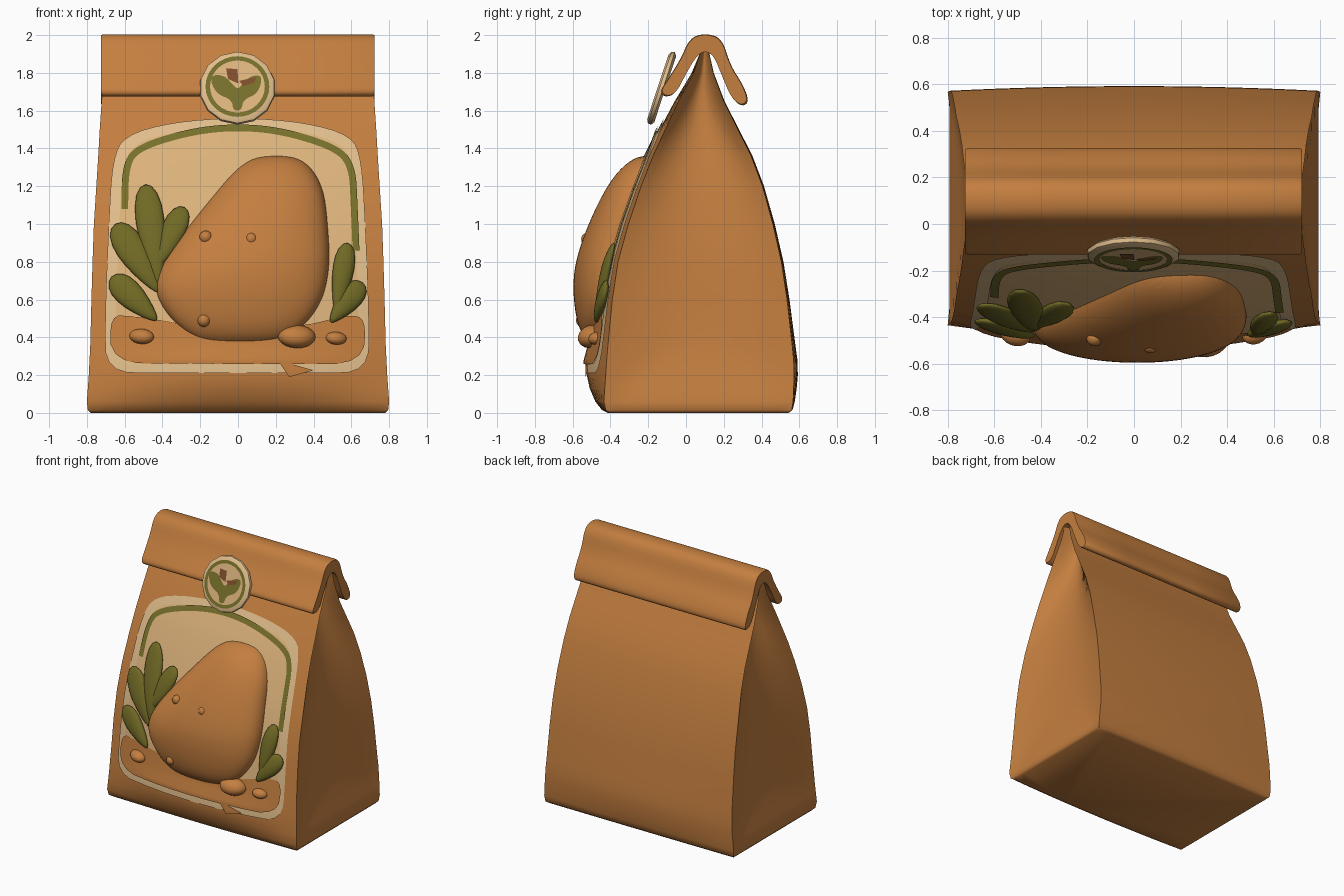
import bpy, bmesh, math
from mathutils import Matrix, Vector

cube = bpy.data.objects.get("Cube")
if cube:
    bpy.data.objects.remove(cube, do_unlink=True)


def material(name, rgb):
    m = bpy.data.materials.new(name)
    m.use_nodes = True
    m.diffuse_color = (*rgb, 1)
    m.node_tree.nodes["Principled BSDF"].inputs["Base Color"].default_value = (*rgb, 1)
    return m


KRAFT = material("kraft paper", (0.55, 0.21, 0.05))
CREAM = material("cream border", (0.75, 0.51, 0.26))
TAN = material("tan label", (0.72, 0.45, 0.2))
GREEN = material("olive print", (0.185, 0.16, 0.024))
LEAF = material("olive leaf", (0.16, 0.14, 0.018))
BROWN = material("dark brown print", (0.21, 0.075, 0.025))


def finish(name, bm, mat, angle=40, recalc=True):
    if recalc:
        bmesh.ops.recalc_face_normals(bm, faces=bm.faces)
    else:
        for f in bm.faces:  # open prints all face the front
            f.normal_update()
            if f.normal.y > 0:
                f.normal_flip()
    me = bpy.data.meshes.new(name)
    bm.to_mesh(me)
    bm.free()
    me.materials.append(mat)
    ob = bpy.data.objects.new(name, me)
    bpy.context.collection.objects.link(ob)
    bpy.ops.object.select_all(action='DESELECT')
    ob.select_set(True)
    bpy.context.view_layer.objects.active = ob
    bpy.ops.object.shade_smooth_by_angle(angle=math.radians(angle))
    return ob


def lerp(table, z, col=1):
    for a, b in zip(table, table[1:]):
        if z <= b[0]:
            t = max(0, (z - a[0]) / (b[0] - a[0]))
            return a[col] + t * (b[col] - a[col])
    return table[-1][col]


def smooth_path(pts, closed=True, rounds=2):
    for _ in range(rounds):
        out = [] if closed else [pts[0]]
        for a, b in zip(pts, pts[1:] + pts[:1] if closed else pts[1:]):
            out += [tuple(p + (q - p) * t for p, q in zip(a, b)) for t in (0.25, 0.75)]
        pts = out if closed else out + [pts[-1]]
    return pts


def loft(bm, rings, cap=True):
    rows = [[bm.verts.new(p) for p in r] for r in rings]
    n = len(rows[0])
    for a, b in zip(rows, rows[1:]):
        for i in range(n):
            bm.faces.new((a[i], a[(i + 1) % n], b[(i + 1) % n], b[i]))
    if cap:
        bm.faces.new(rows[0])
        bm.faces.new(rows[-1])


# Bag section: height, half width, front y, back y, front bow, gusset depth
BAG = [(0, .78, -.405, .54, .01, .05), (.015, .795, -.425, .56, .02, .05),
       (.06, .8, -.435, .567, .045, .05), (.13, .795, -.43, .57, .08, .05),
       (.2, .79, -.425, .572, .1, .05), (.28, .786, -.42, .57, .1, .05),
       (.36, .782, -.413, .562, .085, .05), (.6, .776, -.39, .535, .065, .055),
       (.8, .77, -.36, .505, .055, .06), (1, .763, -.305, .46, .05, .075),
       (1.2, .75, -.238, .405, .04, .09), (1.36, .74, -.175, .345, .035, .11),
       (1.5, .732, -.11, .275, .03, .13), (1.65, .722, -.04, .2, .02, .14),
       (1.8, .715, .04, .145, .01, .13), (1.92, .71, .08, .12, 0, .1)]


def front_y(x, z):
    u = min(1, abs(x) / lerp(BAG, z))
    return lerp(BAG, z, 2) - lerp(BAG, z, 4) * (1 - u * u)


# Paper bag: gusset sides fold in above a leaning triangle at the foot
N = 16
rings = []
for z, w, yf, yb, bow, gusset in BAG:
    us = [-1 + 2 * i / N for i in range(N + 1)]
    front = [(u * w, front_y(u * w, z), z) for u in us]
    back = [(-u * w, yb + .2 * bow * (1 - u * u), z) for u in us]
    right = []
    for u in us[1:-1]:
        d = min(.14 * z, gusset * (1 - abs(u) ** 2.2))
        right.append((w - d, (yf + yb) / 2 + u * (yb - yf) / 2, z))
    left = [(-x, y, z) for x, y, z in reversed(right)]
    rings.append(front + right + back + left)
bm = bmesh.new()
loft(bm, rings)
finish("paper_bag", bm, KRAFT, 50)

# Rolled top draped over both sides
profile = smooth_path([(.1, 2.01), (.02, 1.985), (-.03, 1.87), (-.1, 1.76), (-.14, 1.7),
                       (-.11, 1.67), (-.055, 1.69), (.0, 1.8), (.055, 1.89), (.1, 1.92),
                       (.15, 1.89), (.19, 1.79), (.245, 1.66), (.3, 1.62), (.335, 1.65),
                       (.3, 1.74), (.235, 1.84), (.19, 1.985)])
bm = bmesh.new()
cy, cz = .1, 1.86
rings = []
for x, s in ((-.725, .97), (-.715, 1), (-.3, 1), (.3, 1), (.712, 1), (.722, .97)):
    rings.append([(x, cy + (y - cy) * s, cz + (z - cz) * s) for y, z in profile])
loft(bm, rings)
finish("rolled_top", bm, KRAFT, 45)


# Thin prints laid on the bag front
def patch(name, outline, center, mat, lift, steps=12):
    bm = bmesh.new()
    cx, cz = center
    rows = []
    for k in range(1, steps + 1):
        pts = [(cx + (x - cx) * k / steps, cz + (z - cz) * k / steps) for x, z in outline]
        rows.append([bm.verts.new((x, front_y(x, z) - lift, z)) for x, z in pts])
    mid = bm.verts.new((cx, front_y(cx, cz) - lift, cz))
    n = len(outline)
    for i in range(n):
        j = (i + 1) % n
        bm.faces.new((mid, rows[0][i], rows[0][j]))
        for a, b in zip(rows, rows[1:]):
            bm.faces.new((a[i], b[i], b[j], a[j]))
    finish(name, bm, mat, 60, False)


label = smooth_path([(-.7, .215), (-.4, .21), (.4, .21), (.69, .215), (.695, .5), (.675, 1),
                     (.655, 1.34), (.6, 1.47), (.35, 1.54), (0, 1.565), (-.35, 1.54),
                     (-.6, 1.47), (-.665, 1.34), (-.685, 1), (-.705, .5)])
patch("label_border", label, (0, .85), CREAM, .009)
inner = [(x * .92, .87 + (z - .87) * .93) for x, z in label]
patch("label_panel", inner, (0, .87), TAN, .014)
soil = smooth_path([(-.67, .265), (-.3, .26), (.3, .26), (.66, .26), (.68, .5), (.58, .52),
                    (.4, .47), (.2, .45), (-.2, .45), (-.4, .49), (-.55, .51), (-.68, .52)])
patch("soil", soil, (0, .37), KRAFT, .022)
patch("soil_spill", [(.21, .28), (.27, .19), (.4, .225)], (.29, .23), KRAFT, .02, 3)

# Green arch line
arch = smooth_path([(-.6, 1.08), (-.595, 1.31), (-.53, 1.405), (-.25, 1.49), (0, 1.515),
                    (.25, 1.49), (.53, 1.4), (.605, 1.3), (.615, 1.1), (.625, .86)], False, 3)
bm = bmesh.new()
rows = []
for i, p in enumerate(arch):
    a, b = Vector(arch[max(i - 1, 0)]), Vector(arch[min(i + 1, len(arch) - 1)])
    t = (b - a).normalized()
    side = Vector((-t.y, t.x)) * .018
    pts = [Vector(p) + side, Vector(p) - side]
    rows.append([bm.verts.new((q.x, front_y(q.x, q.y) - .02, q.y)) for q in pts])
for a, b in zip(rows, rows[1:]):
    bm.faces.new((a[0], a[1], b[1], b[0]))
finish("arch_line", bm, GREEN, 60, False)

# Potato: height, left x, right x, front y
POTATO = [(.36, -.12, .12, -.49), (.4, -.24, .27, -.545), (.48, -.35, .38, -.58),
          (.6, -.435, .455, -.597), (.7, -.45, .48, -.6), (.82, -.395, .495, -.585),
          (1, -.26, .48, -.52), (1.17, -.12, .465, -.44), (1.3, -.01, .4, -.35),
          (1.365, .1, .3, -.25)]
bm = bmesh.new()
rings = []
for z, xl, xr, yf in POTATO:
    cx, hw = (xl + xr) / 2, (xr - xl) / 2
    yc = front_y(cx, z) + .01
    ring = []
    for i in range(20):
        a = math.tau * i / 20
        s = math.sin(a)
        ring.append((cx + hw * math.cos(a), yc + (yc - yf) * math.copysign(abs(s) ** .85, s), z))
    rings.append(ring)
loft(bm, rings)
potato = finish("potato", bm, KRAFT, 180)
sub = potato.modifiers.new("smooth", 'SUBSURF')
sub.levels = sub.render_levels = 2


# Rounded lumps that follow the bag front
def blob(name, base, tip, width, thick, mat, taper=0., lift=.02):
    bm = bmesh.new()
    bmesh.ops.create_uvsphere(bm, u_segments=16, v_segments=10, radius=1)
    a, b = Vector(base), Vector(tip)
    axis = (b - a) / 2
    across = Vector((axis.y, -axis.x)).normalized() * width / 2
    for v in bm.verts:
        p = (a + b) / 2 + axis * v.co.z + across * v.co.x * (1 - taper + taper * v.co.z)
        v.co = (p.x, front_y(p.x, p.y) - lift + thick * v.co.y, p.y)
    finish(name, bm, mat, 180)


LEAVES = [((-.43, .49), (-.67, .72), .19), ((-.42, .64), (-.65, 1.0), .21),
          ((-.42, .66), (-.49, 1.21), .2), ((-.44, .76), (-.285, 1.09), .17),
          ((.52, .52), (.58, .9), .15), ((.49, .48), (.66, .69), .17)]
for i, (base, tip, width) in enumerate(LEAVES):
    blob(f"leaf_{i + 1}", base, tip, width, .03, LEAF, .3, .028)
PEBBLES = [(-.51, .41, .065), (.31, .41, .1), (.52, .4, .055)]
for i, (x, z, r) in enumerate(PEBBLES):
    blob(f"pebble_{i + 1}", (x - r, z), (x + r, z - .01), r * 1.25, r * .75, KRAFT)

# Small eyes on the potato
for i, (x, y, z) in enumerate([(-.17, -.49, .93), (.07, -.52, .92), (-.18, -.548, .49)]):
    bm = bmesh.new()
    bmesh.ops.create_uvsphere(bm, u_segments=12, v_segments=8, radius=.035,
                              matrix=Matrix.Translation((x, y, z)))
    finish(f"potato_eye_{i + 1}", bm, KRAFT, 180)

# Round seal tilted against the rolled top
TILT = Matrix.Translation((-.003, -.13, 1.72)) @ Matrix.Rotation(-.32, 4, 'X')


def disc(r, y, n=14):
    return [(r * math.sin(math.tau * i / n), y, r * math.cos(math.tau * i / n)) for i in range(n)]


bm = bmesh.new()
loft(bm, [disc(.185, .021), disc(.202, .008), disc(.199, -.01), disc(.18, -.02)])
bm.transform(TILT)
finish("seal", bm, CREAM, 30)
bm = bmesh.new()
loft(bm, [disc(.145, -.025, 32), disc(.169, -.025, 32)], False)
bm.transform(TILT)
finish("seal_ring", bm, GREEN, 30, False)


def seal_print(name, pts, mat, y):
    bm = bmesh.new()
    bm.faces.new([bm.verts.new((x, y, z)) for x, z in pts])
    bm.transform(TILT)
    finish(name, bm, mat, 30, False)


seal_print("seal_center", [(x, z) for x, _, z in disc(.145, 0, 32)], TAN, -.024)
sprout = smooth_path([(-.15, .06), (-.07, .065), (-.01, -.01), (.01, -.01), (.06, .055),
                      (.135, .065), (.11, -.04), (.03, -.075), (.022, -.135), (-.022, -.135),
                      (-.03, -.075), (-.115, -.04)])
seal_print("sprout", sprout, GREEN, -.028)
seal_print("sprout_bud", [(-.06, .1), (.0, .095), (.005, .015), (-.05, .04)], BROWN, -.031)
seal_print("sprout_tip", [(.01, .03), (.1, .05), (.09, .02), (.03, .0)], BROWN, -.031)
